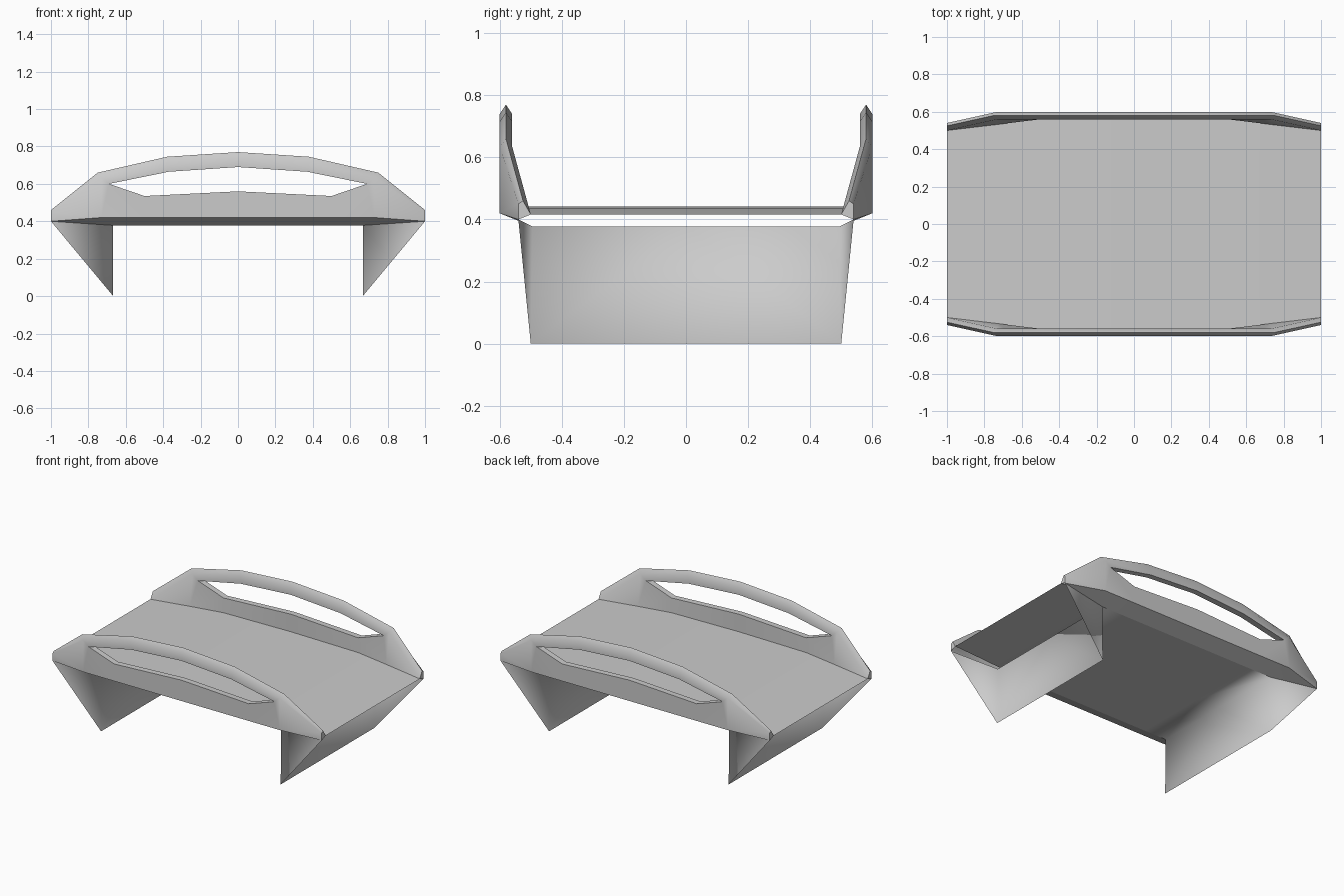
import bpy, bmesh
from math import radians

if "Cube" in bpy.data.objects:
    bpy.data.objects.remove(bpy.data.objects["Cube"])


def quarter_part(name, rows, extra=(), probe=(0, 1, 0), angle=40):
    """Skin strips between point rows, add single faces, mirror the quarter in x and y."""
    bm = bmesh.new()
    cache = {}

    def vert(p):
        key = tuple(round(c, 4) for c in p)
        if key not in cache:
            cache[key] = bm.verts.new(key)
        return cache[key]

    def face(pts):
        vs = list(dict.fromkeys(vert(p) for p in pts))
        if len(vs) > 2 and not bm.faces.get(vs):
            bm.faces.new(vs)

    for a, b in rows:
        for i in range(len(a) - 1):
            face((a[i], a[i + 1], b[i + 1], b[i]))
    for f in extra:
        face(f)
    bmesh.ops.recalc_face_normals(bm, faces=bm.faces[:])
    bm.faces.ensure_lookup_table()
    n = bm.faces[0].normal
    if sum(n[i] * probe[i] for i in range(3)) < 0:
        bmesh.ops.reverse_faces(bm, faces=bm.faces[:])
    me = bpy.data.meshes.new(name)
    bm.to_mesh(me)
    bm.free()
    ob = bpy.data.objects.new(name, me)
    bpy.context.collection.objects.link(ob)
    bpy.ops.object.select_all(action='DESELECT')
    ob.select_set(True)
    bpy.context.view_layer.objects.active = ob
    bpy.ops.object.shade_smooth_by_angle(angle=radians(angle))
    m = ob.modifiers.new("mirror", 'MIRROR')
    m.use_axis = (True, True, False)
    m.merge_threshold = 0.0005
    return ob


def row(y, *xz):
    return [(x, y, z) for x, z in xz]


OUT, IN = 0.60, 0.56

# Side wall outlines, from the middle to the end
sill = ((0, .56), (.5, .535), (.69, .60))
lintel = ((0, .69), (.37, .665), (.69, .60))
rail = ((0, .74), (.38, .715), (.73, .635))
under = row(.495, (0, .378), (.5, .378), (.667, .378))
belt = row(OUT, (0, .42), (.5, .42), (.73, .42))
ridge = row(.58, (0, .77), (.38, .745), (.75, .66)) + [(1, .525, .46)]
deck_edge = [(0, .56, .442), (.5, .56, .436), (.73, .532, .428), (1, .5, .416)]
belt_end, rail_end, deck_end = (1, .54, .40), (1, .54, .45), deck_edge[-1]
sill_o, sill_i = row(OUT, *sill), row(IN, *sill)
lint_o, lint_i = row(OUT, *lintel), row(IN, *lintel)
rail_o, rail_i = row(OUT, *rail), row(IN, *rail)

# Side walls with the long handle opening
quarter_part("side_wall", [
    (belt, sill_o), (under, belt), (lint_o, rail_o),
    (rail_o + [rail_end], ridge), (ridge, rail_i + [deck_end]),
    (rail_i, lint_i), (sill_i, deck_edge[:3]),
    (sill_o, sill_i), (lint_o, lint_i),
], [
    (belt[2], sill_o[2], rail_o[2]),
    (belt[2], belt_end, rail_end, rail_o[2]),
    (under[2], belt_end, belt[2]),
    (deck_edge[2], sill_i[2], rail_i[2]),
    (deck_edge[2], deck_end, rail_i[2]),
    (belt_end, rail_end, ridge[-1], deck_end),
], (0, 1, 0), 50)

# Slightly arched deck
deck_mid = [(x, 0, z) for x, y, z in deck_edge]
quarter_part("deck", [(deck_mid, deck_edge)], (), (0, 0, 1))

# Underside sheet, upright leg panels and triangular leg sides
shell = ((0, .378), (.5, .378), (.667, .378), (.667, 0))
foot = (.667, .5, 0)
quarter_part("leg_frame", [(row(0, *shell), under + [foot])],
             [(under[2], foot, belt_end)], (0, 0, -1), 120)
